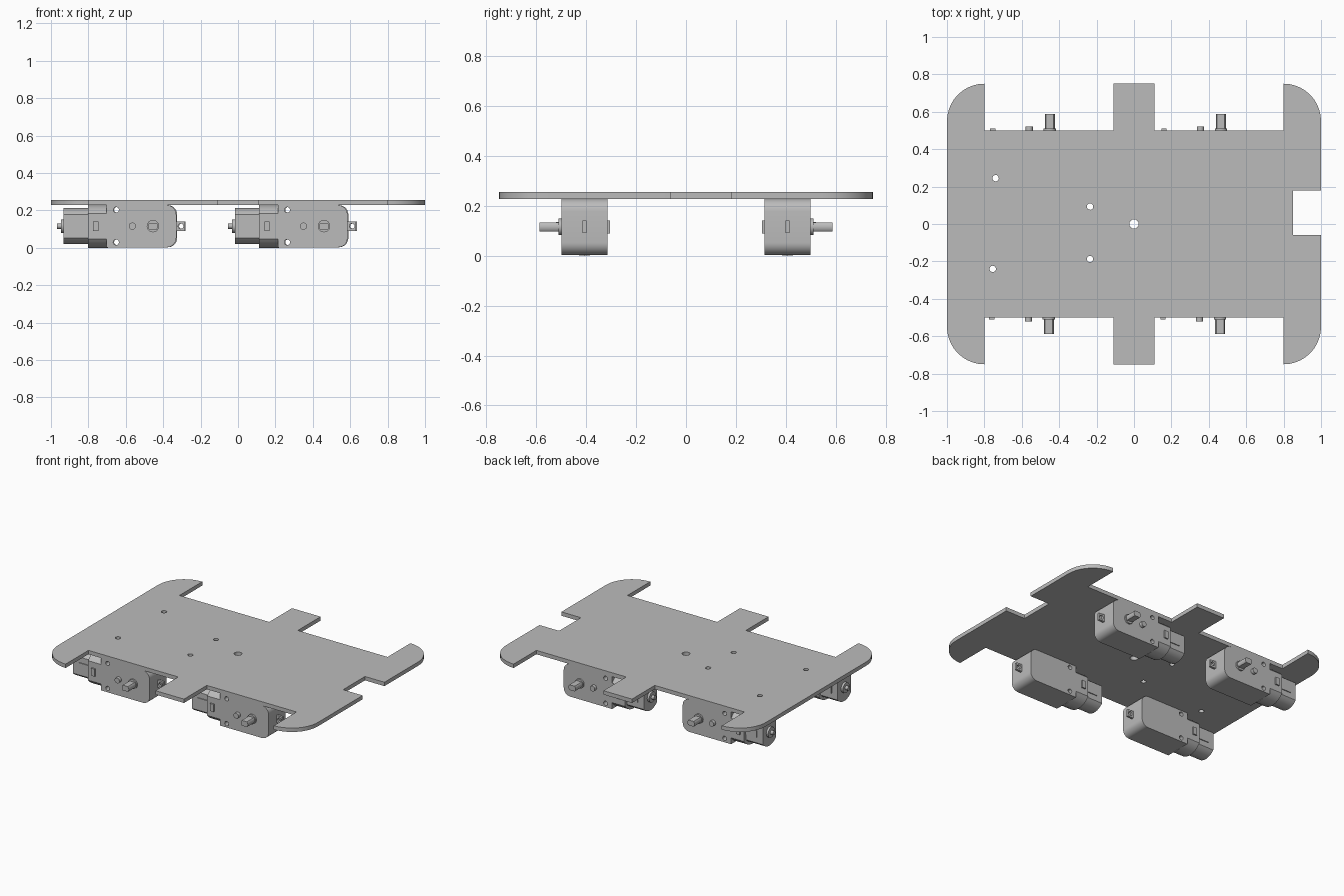
import bpy, bmesh
from math import pi, sin, cos, asin, radians
from mathutils import Matrix, Euler

if "Cube" in bpy.data.objects:
    bpy.data.objects.remove(bpy.data.objects["Cube"])

grey = bpy.data.materials.new("plain grey")
grey.use_nodes = True
COLOUR = (0.5, 0.5, 0.5, 1)
grey.diffuse_color = COLOUR
grey.node_tree.nodes["Principled BSDF"].inputs["Base Color"].default_value = COLOUR

# Local profile plane turned so that the extrusion runs along the named axis
TURN = {"X": Euler((pi / 2, 0, pi / 2)), "Y": Euler((pi / 2, 0, 0)), "Z": Euler((0, 0, 0))}


def arc(cx, cy, r, start, end, n=8):
    return [(cx + r * cos(radians(start + (end - start) * i / n)),
             cy + r * sin(radians(start + (end - start) * i / n))) for i in range(n + 1)]


def circle(cx, cy, r, n=24):
    return arc(cx, cy, r, 0, 360, n)[:-1]


def rectangle(cx, cy, w, h):
    return [(cx + sx * w / 2, cy + sy * h / 2) for sx, sy in ((-1, -1), (1, -1), (1, 1), (-1, 1))]


def flattened_circle(cx, cy, r, half, upright=True):
    """Circle cut by two parallel flats; upright puts the flats left and right."""
    a = asin(half / r) * 180 / pi
    mid = 90 if upright else 0
    return arc(cx, cy, r, mid - a, mid + a, 12) + arc(cx, cy, r, mid + 180 - a, mid + 180 + a, 12)


def prism(name, loops, axis, start, end):
    """Extrude an outline with holes between two positions on an axis."""
    curve = bpy.data.curves.new(name, "CURVE")
    curve.dimensions, curve.fill_mode = "2D", "BOTH"
    curve.extrude = abs(end - start) / 2
    for loop in loops:
        spline = curve.splines.new("POLY")
        spline.points.add(len(loop) - 1)
        for point, (u, v) in zip(spline.points, loop):
            point.co = (u, v, 0, 1)
        spline.use_cyclic_u = True
    source = bpy.data.objects.new(name + "_profile", curve)
    bpy.context.collection.objects.link(source)
    bpy.context.view_layer.update()
    graph = bpy.context.evaluated_depsgraph_get()
    mesh = bpy.data.meshes.new_from_object(source.evaluated_get(graph))
    bpy.data.objects.remove(source)
    offset = [0, 0, 0]
    offset["XYZ".index(axis)] = (start + end) / 2
    mesh.transform(Matrix.Translation(offset) @ TURN[axis].to_matrix().to_4x4())
    bm = bmesh.new()
    bm.from_mesh(mesh)
    bmesh.ops.remove_doubles(bm, verts=bm.verts, dist=1e-5)
    bmesh.ops.recalc_face_normals(bm, faces=bm.faces)
    bm.to_mesh(mesh)
    bm.free()
    mesh.materials.clear()
    mesh.materials.append(grey)
    obj = bpy.data.objects.new(name, mesh)
    bpy.context.collection.objects.link(obj)
    bpy.ops.object.select_all(action="DESELECT")
    obj.select_set(True)
    bpy.context.view_layer.objects.active = obj
    bpy.ops.object.shade_smooth_by_angle(angle=radians(30))
    return obj


# Chassis plate: one quarter mirrored round, then the notch in the right edge
quarter = arc(0.8, 0.55, 0.2, 0, 90, 10) + [(0.8, 0.5), (0.11, 0.5), (0.11, 0.75)]
outline = (quarter + [(-x, y) for x, y in reversed(quarter)]
           + [(-x, -y) for x, y in quarter] + [(x, -y) for x, y in reversed(quarter)]
           + [(1, -0.06), (0.85, -0.06), (0.85, 0.18), (1, 0.18)])
bolt_holes = [circle(x, y, 0.017) for x, y in
              ((-0.74, 0.245), (-0.755, -0.24), (-0.235, 0.093), (-0.235, -0.187))]
prism("chassis_plate", [outline, circle(0, 0, 0.025)] + bolt_holes, "Z", 0.228, 0.255)

MID_Y, HALF, AXLE_Z = 0.407, 0.093, 0.116


def gear_motor(label, x, side):
    """Motor whose gearbox starts at x; side is the y sign of its output shaft."""
    def across(part, loops, inner, outer):
        prism(f"{label}_{part}", loops, "Y", side * inner, side * outer)

    def along(part, loop, start, end):
        prism(f"{label}_{part}", [loop], "X", x + start, x + end)

    y = side * MID_Y
    outer, inner = MID_Y + HALF, MID_Y - HALF
    # Gearbox with rounded far corners and two screw holes
    low, high, far, r = 0.003, 0.228, x + 0.372, 0.05
    case = ([(x, low)] + arc(far - r, low + r, r, -90, 0)
            + arc(far - r, high - r, r, 0, 90) + [(x, high)])
    screws = [circle(x + 0.05, z, 0.015) for z in (0.03, 0.203)]
    across("gearbox", [case] + screws, inner, outer)
    # Mounting tab
    across("mounting_tab", [rectangle(far + 0.02, AXLE_Z, 0.05, 0.05),
                            circle(far + 0.024, AXLE_Z, 0.014)], MID_Y - 0.008, MID_Y + 0.008)
    # Output shaft, its collar and the locating peg
    across("shaft_collar", [circle(x + 0.247, AXLE_Z, 0.033)], outer - 0.01, outer + 0.011)
    across("output_shaft", [flattened_circle(x + 0.247, AXLE_Z, 0.027, 0.018, False)],
           outer, 0.588)
    across("locating_peg", [circle(x + 0.137, AXLE_Z, 0.019)], outer - 0.01, 0.522)
    # Motor housing, can, end cap and rear spindle
    along("motor_housing", flattened_circle(y, AXLE_Z - 0.001, 0.115, HALF), -0.1, 0.001)
    along("motor_can", flattened_circle(y, AXLE_Z, 0.096, 0.073), -0.23, -0.099)
    along("end_cap", circle(y, AXLE_Z, 0.036), -0.245, -0.229)
    along("rear_spindle", circle(y, AXLE_Z, 0.014), -0.266, -0.244)
    # Retaining strap round the can with a catch on each side
    for sign, where in ((1, "outer"), (-1, "inner")):
        face = MID_Y + sign * HALF
        across(where + "_catch", [rectangle(x - 0.058, AXLE_Z, 0.028, 0.052)],
               face - sign * 0.01, face + sign * 0.01)
    for sign, where in ((1, "outer"), (-1, "inner")):
        face = MID_Y + sign * 0.073
        across(where + "_strap", [rectangle(x - 0.14, AXLE_Z, 0.09, 0.05)],
               face - sign * 0.01, face + sign * 0.006)


for end, x in (("left_end", -0.702), ("right_end", 0.213)):
    gear_motor("front_" + end, x, -1)
    gear_motor("back_" + end, x + 0.005, 1)
